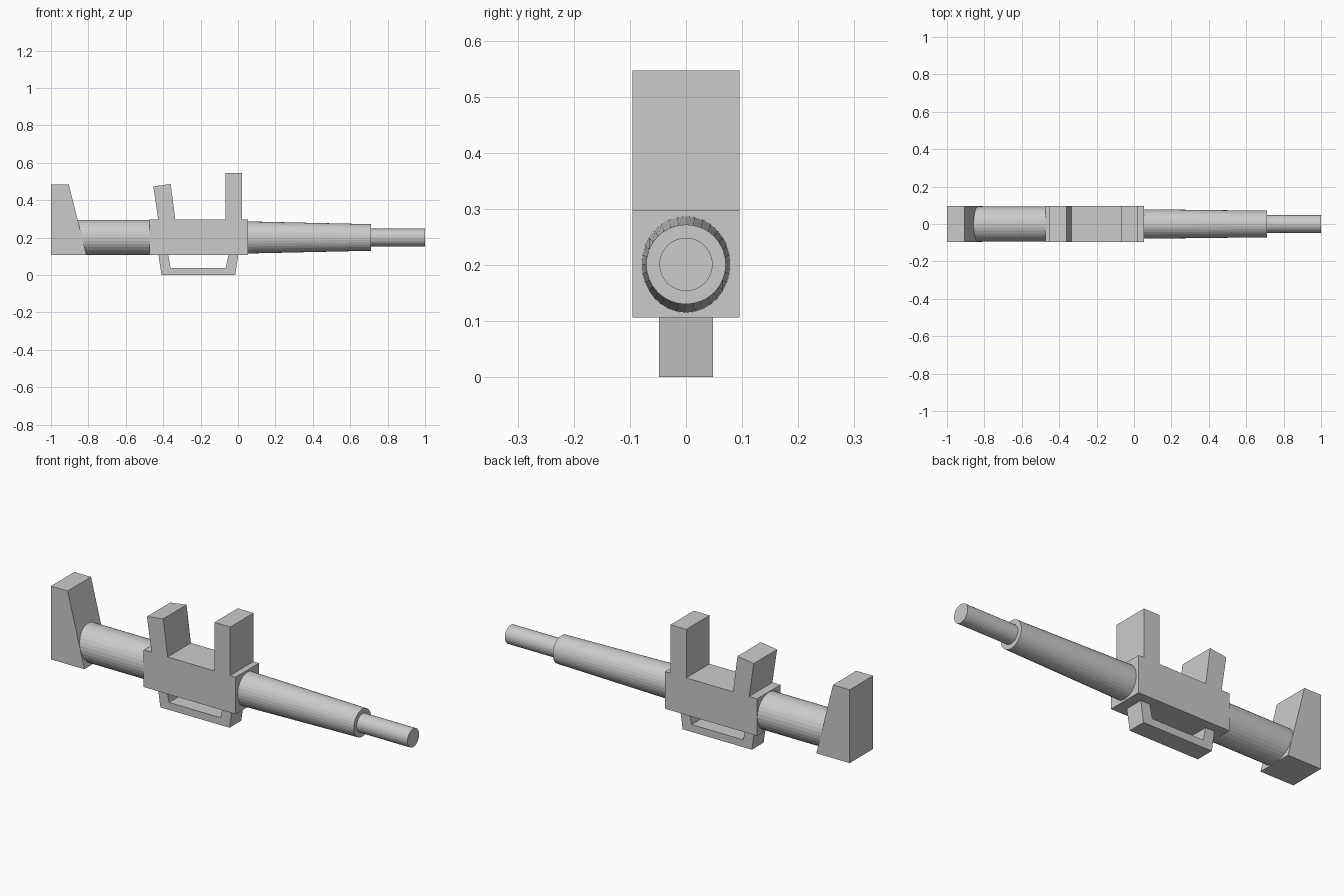
import bpy, bmesh, math

if "Cube" in bpy.data.objects:
    bpy.data.objects.remove(bpy.data.objects["Cube"])

AXIS_Z = 0.201  # height of the barrel axis


def make_object(name, bm):
    bmesh.ops.recalc_face_normals(bm, faces=bm.faces)
    mesh = bpy.data.meshes.new(name)
    bm.to_mesh(mesh)
    bm.free()
    obj = bpy.data.objects.new(name, mesh)
    bpy.context.collection.objects.link(obj)
    return obj


def slab(name, profile, half_width):
    """Extrude an x/z outline across y."""
    bm = bmesh.new()
    face = bm.faces.new([bm.verts.new((x, -half_width, z)) for x, z in profile])
    new = bmesh.ops.extrude_face_region(bm, geom=[face])["geom"]
    verts = [v for v in new if isinstance(v, bmesh.types.BMVert)]
    bmesh.ops.translate(bm, verts=verts, vec=(0, 2 * half_width, 0))
    return make_object(name, bm)


def tube(name, sections, sides=32):
    """Capped tube along x; each section is (x, y radius, z radius)."""
    bm = bmesh.new()
    rings = []
    for x, ry, rz in sections:
        angles = [2 * math.pi * i / sides for i in range(sides)]
        rings.append([bm.verts.new((x, ry * math.cos(a), AXIS_Z + rz * math.sin(a)))
                      for a in angles])
    for a, b in zip(rings, rings[1:]):
        for i in range(sides):
            j = (i + 1) % sides
            bm.faces.new((a[i], a[j], b[j], b[i]))
    bm.faces.new(rings[0])
    bm.faces.new(rings[-1])
    return make_object(name, bm)


# Shoulder stock and the receiver block
slab("stock", [(-1, 0.107), (-0.81, 0.107), (-0.905, 0.485), (-1, 0.485)], 0.095)
slab("receiver", [(-0.472, 0.106), (0.053, 0.106), (0.053, 0.297), (-0.472, 0.297)], 0.095)

# Upright posts on top of the receiver
slab("front_post", [(-0.068, 0.28), (0.022, 0.28), (0.022, 0.547), (-0.068, 0.547)], 0.095)
slab("rear_post", [(-0.424, 0.28), (-0.333, 0.28), (-0.36, 0.487), (-0.453, 0.474)], 0.095)

# Narrow open guard below the receiver
slab("lower_guard", [(-0.427, 0.12), (-0.409, 0.0), (-0.015, 0.0), (0.003, 0.12),
                     (-0.048, 0.12), (-0.066, 0.038), (-0.36, 0.038), (-0.376, 0.12)], 0.048)

# Round sections along the axis
tube("rear_tube", [(-0.9, 0.094, 0.094), (-0.46, 0.094, 0.094)])
tube("barrel", [(0.04, 0.079, 0.086), (0.71, 0.071, 0.071)])
tube("barrel_tip", [(0.69, 0.0475, 0.0475), (1.0, 0.0475, 0.0475)])
